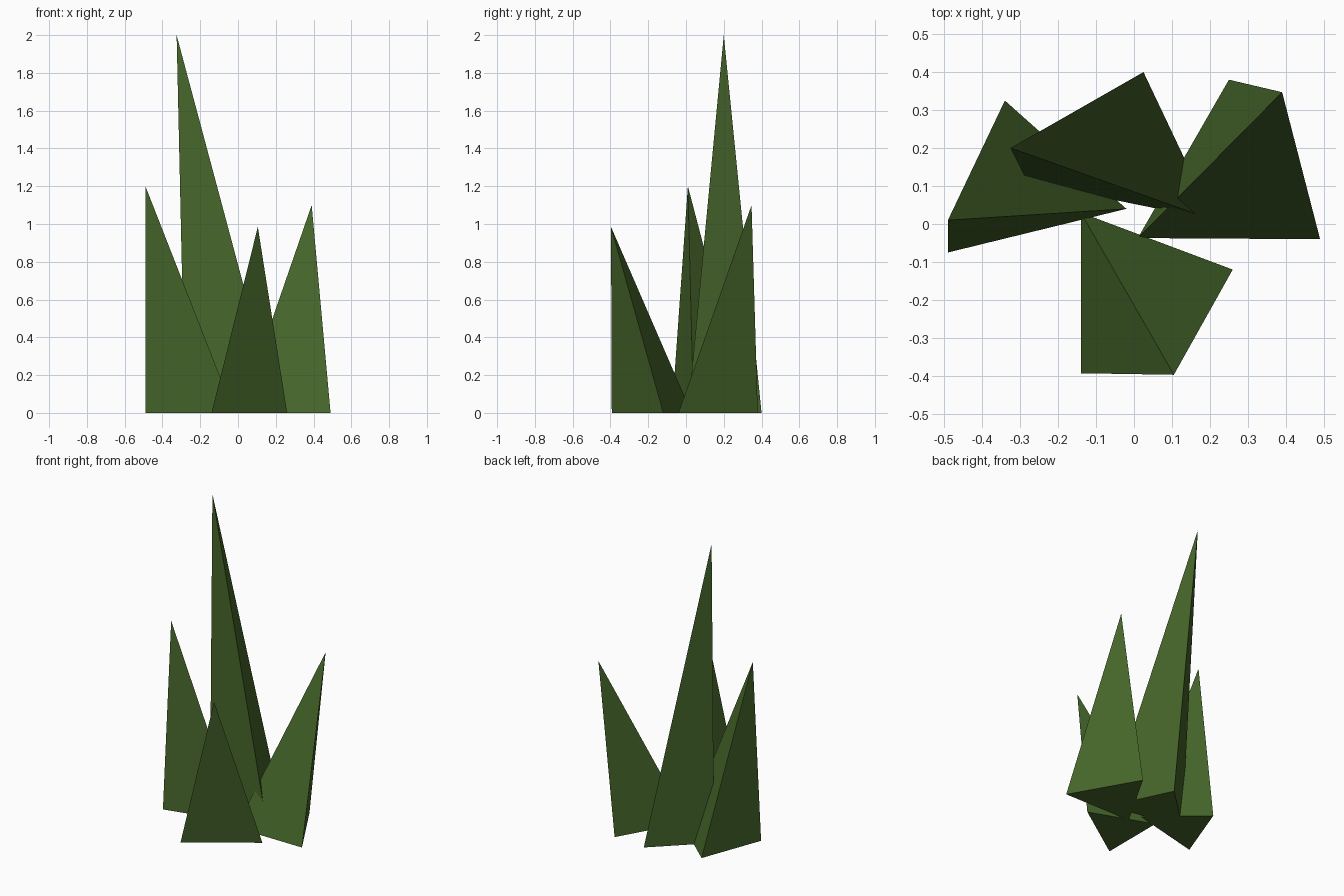
import bpy
import bmesh

cube = bpy.data.objects.get("Cube")
if cube:
    bpy.data.objects.remove(cube, do_unlink=True)

# Single flat leaf colour
green = bpy.data.materials.new("grass green")
green.use_nodes = True
colour = (0.060, 0.130, 0.023, 1.0)
green.diffuse_color = colour
bsdf = next(n for n in green.node_tree.nodes if n.type == 'BSDF_PRINCIPLED')
bsdf.inputs["Base Color"].default_value = colour
bsdf.inputs["Roughness"].default_value = 0.9


def blade(name, base, tip):
    """Leaning three-sided spike: a ground triangle drawn up to a tip."""
    bm = bmesh.new()
    ring = [bm.verts.new((x, y, 0)) for x, y in base]
    top = bm.verts.new(tip)
    bm.faces.new(ring)
    for i in range(len(ring)):
        bm.faces.new((ring[i], ring[(i + 1) % len(ring)], top))
    bmesh.ops.recalc_face_normals(bm, faces=bm.faces)
    mesh = bpy.data.meshes.new(name)
    bm.to_mesh(mesh)
    bm.free()
    mesh.materials.append(green)
    obj = bpy.data.objects.new(name, mesh)
    bpy.context.collection.objects.link(obj)
    return obj


# The tuft: one tall blade at the back, three shorter ones around it
blade("tall_back_blade", [(-0.28, 0.11), (0.21, 0.01), (0.025, 0.40)], (-0.325, 0.20, 2.0))
blade("right_blade", [(-0.49, -0.075), (-0.02, 0.04), (-0.34, 0.325)], (-0.49, 0.01, 1.2))
blade("left_blade", [(0.01, -0.037), (0.49, -0.04), (0.25, 0.38)], (0.39, 0.347, 1.1))
blade("front_blade", [(-0.14, -0.393), (0.26, -0.12), (-0.14, 0.03)], (0.105, -0.397, 0.985))
